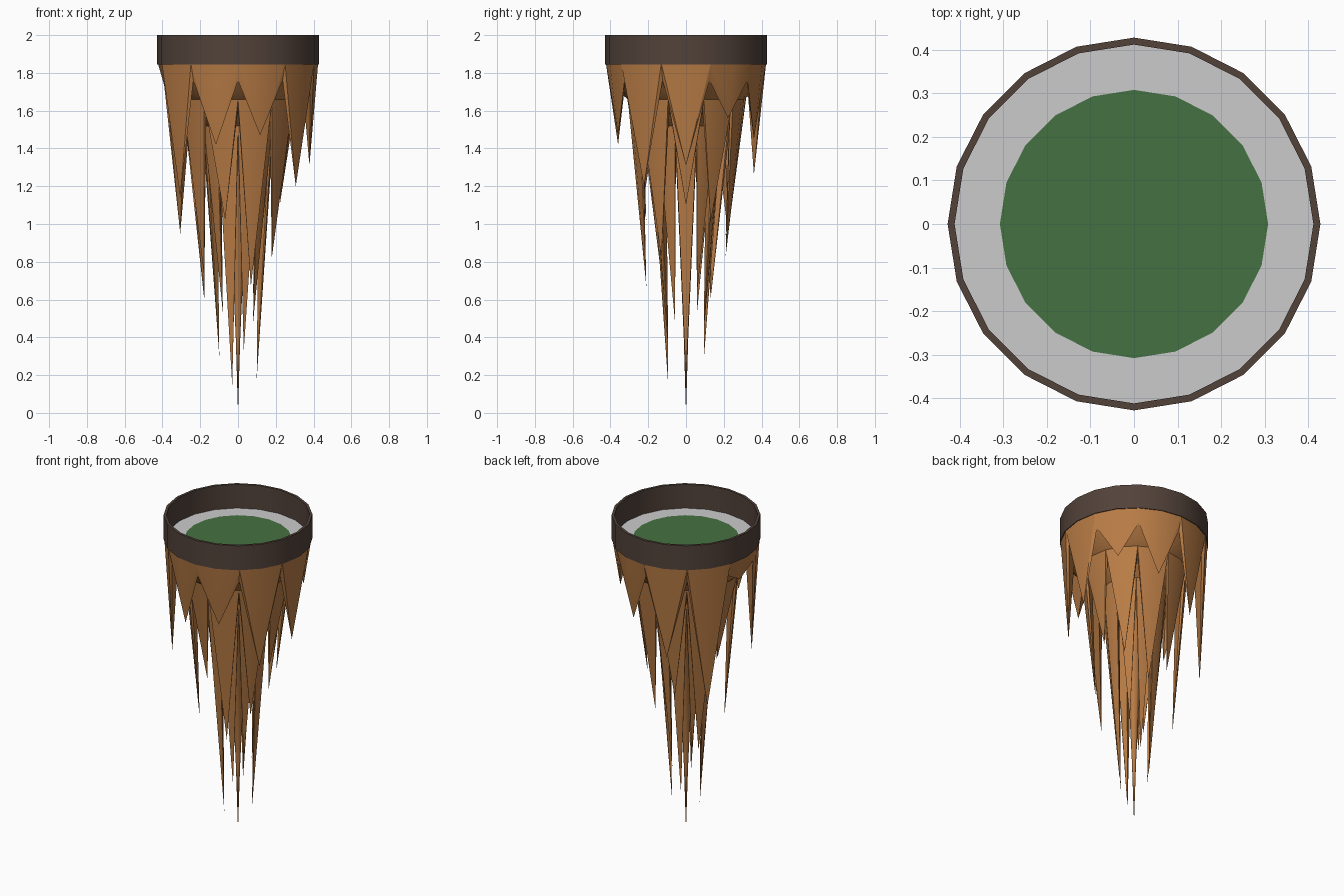
import bpy, bmesh
from math import sin, cos, pi

if "Cube" in bpy.data.objects:
    bpy.data.objects.remove(bpy.data.objects["Cube"])

N = 20  # sides


def material(name, rgb):
    m = bpy.data.materials.new(name)
    m.diffuse_color = (*rgb, 1)
    m.use_nodes = True
    m.node_tree.nodes["Principled BSDF"].inputs["Base Color"].default_value = m.diffuse_color
    return m


def ring(bm, points):
    """One loop of N vertices; points = N (radius, z) pairs, starting at the front."""
    return [bm.verts.new((r * sin(2 * pi * i / N), -r * cos(2 * pi * i / N), z))
            for i, (r, z) in enumerate(points)]


def bridge(bm, a, b):
    for i in range(N):
        j = (i + 1) % N
        # split each quad along the edge that starts at the notch (even) corner
        if i % 2 == 0:
            quads = ((a[i], a[j], b[j]), (a[i], b[j], b[i]))
        else:
            quads = ((a[i], a[j], b[i]), (a[j], b[j], b[i]))
        for tri in quads:
            bm.faces.new(tri)


def finish(bm, name, mat=None):
    bmesh.ops.recalc_face_normals(bm, faces=bm.faces)
    me = bpy.data.meshes.new(name)
    bm.to_mesh(me)
    bm.free()
    ob = bpy.data.objects.new(name, me)
    bpy.context.collection.objects.link(ob)
    if mat:
        me.materials.append(mat)
    bpy.ops.object.select_all(action='DESELECT')
    bpy.context.view_layer.objects.active = ob
    ob.select_set(True)
    bpy.ops.object.shade_smooth_by_angle(angle=0.6)
    return ob


def disc(name, r, z, mat=None):
    bm = bmesh.new()
    bm.faces.new(ring(bm, [(r, z)] * N))
    ob = finish(bm, name, mat)
    if ob.data.polygons[0].normal.z < 0:
        ob.data.flip_normals()


# Rim band
bm = bmesh.new()
loops = [ring(bm, [p] * N) for p in ((0.428, 1.845), (0.428, 2), (0.412, 2), (0.412, 1.845))]
for k in range(4):
    bridge(bm, loops[k], loops[(k + 1) % 4])
finish(bm, "rim", material("dark_bark", (0.085, 0.055, 0.042)))

# Soil plate and grass patch
disc("plate", 0.413, 1.849)
disc("grass", 0.308, 1.852, material("green", (0.06, 0.17, 0.055)))

# Splintered body: nested tiers of wedge-shaped teeth
# each tier: top (r, z), notch (r, z), tooth tip radius, inner ring (r, z), tip heights
tiers = [
    ((0.424, 1.85), (0.402, 1.76), 0.378, (0.345, 1.69),
     (1.47, 1.20, 1.31, 1.56, 1.45, 1.26, 0.95, 1.69, 1.14, 1.42)),
    ((0.308, 1.66), (0.287, 1.61), 0.221, (0.24, 1.56),
     (0.67, 0.82, 1.10, 1.01, 0.83, 0.94, 0.60, 1.15, 0.72, 1.02)),
    ((0.19, 1.52), (0.172, 1.42), 0.099, (0.11, 1.35),
     (0.33, 0.48, 0.18, 0.63, 0.43, 0.28, 0.53, 0.30, 0.53, 0.145)),
]
bm = bmesh.new()
prev = None
for top, notch, tip_r, inner, tips in tiers:
    upper = ring(bm, [top] * N)
    if prev:
        bridge(bm, prev, upper)
    edge = ring(bm, [p for z in tips for p in (notch, (tip_r, z))])
    bridge(bm, upper, edge)
    prev = ring(bm, [inner] * N)
    bridge(bm, edge, prev)

# Central needle
for r, z in ((0.05, 1.27), (0.012, 0.4)):
    nxt = ring(bm, [(r, z)] * N)
    bridge(bm, prev, nxt)
    prev = nxt
tip = bm.verts.new((0, 0, 0))
for i in range(N):
    bm.faces.new((prev[i], prev[(i + 1) % N], tip))
finish(bm, "splintered_body", material("wood", (0.48, 0.2, 0.06)))
